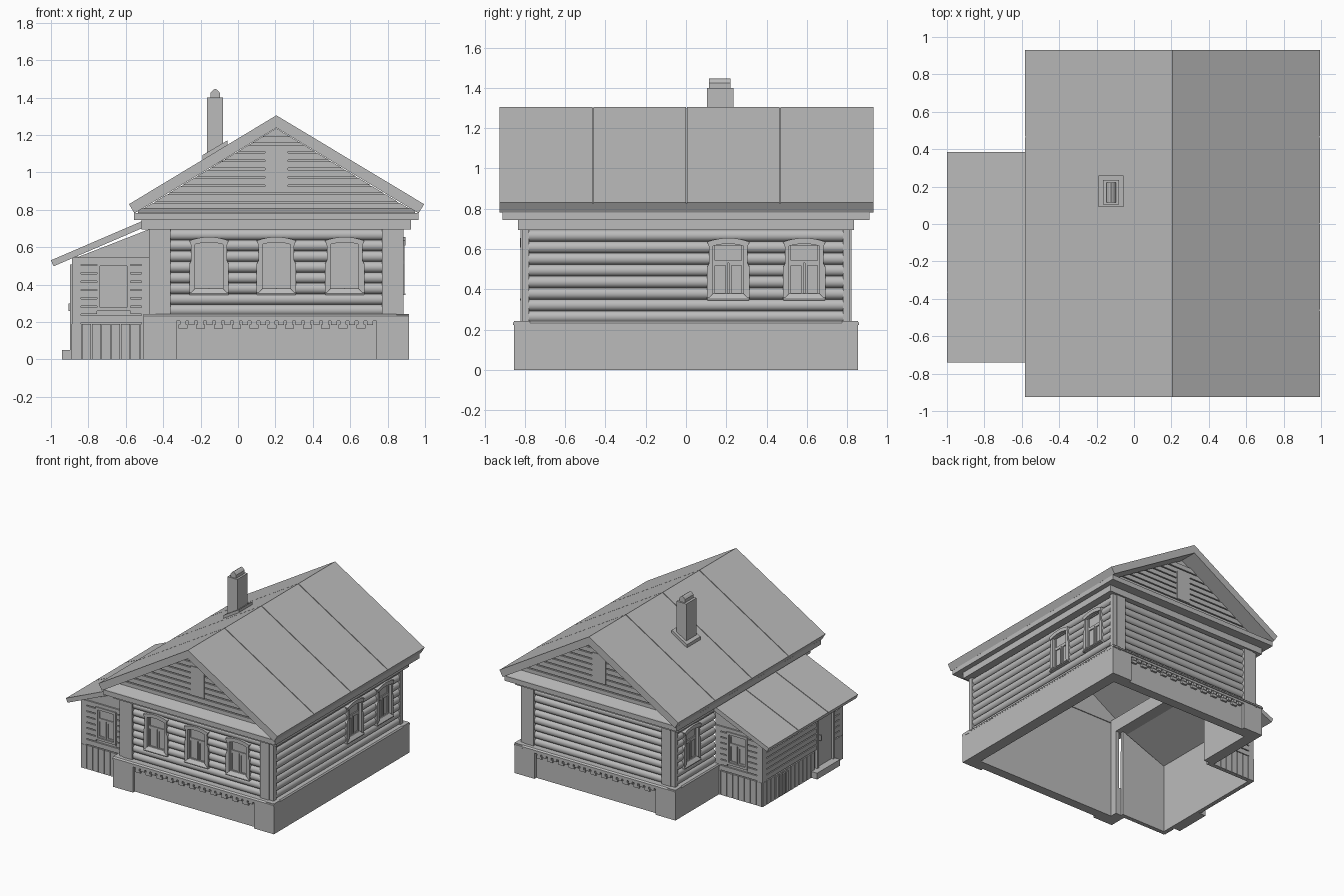
import bpy, bmesh, math
from mathutils import Matrix, Vector

cube = bpy.data.objects.get("Cube")
if cube:
    bpy.data.objects.remove(cube, do_unlink=True)

GREY = (0.5, 0.5, 0.5, 1)
mat = bpy.data.materials.new("plain_grey")
mat.use_nodes = True
mat.diffuse_color = GREY
mat.node_tree.nodes["Principled BSDF"].inputs["Base Color"].default_value = GREY


# Wall frame: u runs along the wall, w points outward, z is up
def wall(x, y, turn=0):
    return Matrix.Translation((x, y, 0)) @ Matrix.Rotation(math.radians(turn), 4, 'Z')


def box(u0, u1, z0, z1, w0, w1):
    return ([(u0, z0), (u1, z0), (u1, z1), (u0, z1)], w0, w1, 'w')


def ring(x0, x1, y0, y1, z0, z1, t):
    return [box(x0, x1, z0, z1, -y0 - t, -y0), box(x0, x1, z0, z1, -y1, -y1 + t),
            box(x0, x0 + t, z0, z1, -y1 + t, -y0 - t),
            box(x1 - t, x1, z0, z1, -y1 + t, -y0 - t)]


def build(name, shapes, m=Matrix(), smooth=False):
    bm = bmesh.new()
    for pts, a, b, axis in shapes:
        ends = []
        for e in (a, b):
            ends.append([bm.verts.new(m @ Vector((p, -e, z) if axis == 'w' else (e, -p, z)))
                         for p, z in pts])
        n = len(pts)
        bm.faces.new(ends[0])
        bm.faces.new(ends[1][::-1])
        for i in range(n):
            j = (i + 1) % n
            bm.faces.new((ends[0][i], ends[1][i], ends[1][j], ends[0][j]))
    bmesh.ops.recalc_face_normals(bm, faces=bm.faces)
    mesh = bpy.data.meshes.new(name)
    bm.to_mesh(mesh)
    bm.free()
    mesh.materials.append(mat)
    ob = bpy.data.objects.new(name, mesh)
    bpy.context.collection.objects.link(ob)
    if smooth:
        bpy.ops.object.select_all(action='DESELECT')
        ob.select_set(True)
        bpy.context.view_layer.objects.active = ob
        bpy.ops.object.shade_smooth_by_angle(angle=math.radians(40))
    return ob


# Split the span u0..u1 around openings given as (left, right)
def spans(u0, u1, holes):
    edges = [u0] + [e for h in sorted(holes) for e in h] + [u1]
    return zip(edges[::2], edges[1::2])


LOG_Z, LOG_H = 0.235, 0.0575


def log_wall(name, m, u0, u1, windows=()):
    logs = []
    for k in range(8):
        holes = [(c - 0.095, c + 0.095) for c in windows] if 2 <= k <= 6 else []
        z = LOG_Z + k * LOG_H
        arc = [(0.026 * math.sin(math.pi * t / 8), z + LOG_H * (1 - math.cos(math.pi * t / 8)) / 2)
               for t in range(9)]
        arc = [(-0.01, z)] + arc + [(-0.01, z + LOG_H)]
        logs += [(arc, a, b, 'u') for a, b in spans(u0, u1, holes)]
    build(name + "_logs", logs, m, True)
    for i, c in enumerate(windows):
        arched_window(f"{name}_window_{i + 1}", m @ Matrix.Translation((c, 0, 0)))


def sashes(hw, z0, z1, split, w):
    s = [box(-hw, hw, z0, z1, -0.01, w)]
    for a, b, c, d in ((-hw, -0.003, z0, split), (0.003, hw, z0, split), (-hw, hw, split, z1)):
        s += [box(a, a + 0.012, c, d, w, w + 0.008), box(b - 0.012, b, c, d, w, w + 0.008),
              box(a + 0.012, b - 0.012, c, c + 0.012, w, w + 0.008),
              box(a + 0.012, b - 0.012, d - 0.012, d, w, w + 0.008)]
    return s


def arched_window(name, m):
    build(name + "_sashes", sashes(0.078, 0.37, 0.63, 0.53, 0.004), m)
    def arc(h, z, rise):
        return [(h * t / 4, z + rise * (1 - (t / 4) ** 2)) for t in range(-4, 5)]
    head = arc(0.105, 0.635, 0.02) + arc(0.095, 0.608, 0.018)[::-1]
    trim = [(head, 0, 0.04, 'w')]
    for s in (-1, 1):
        trim.append(([(s * 0.105, 0.348), (s * 0.075, 0.378), (s * 0.075, 0.62),
                      (s * 0.095, 0.62), (s * 0.095, 0.53), (s * 0.105, 0.51)], 0, 0.034, 'w'))
    trim.append(([(0, 0.38), (0.018, 0.378), (0.04, 0.352), (0.04, 0.345), (0, 0.345)],
                 -0.103, 0.103, 'u'))
    build(name + "_casing", trim, m)


# Wall frames of the main house
CX = 0.205
front, back = wall(CX, -0.785), wall(CX, 0.785, 180)
right, left = wall(0.855, 0, 90), wall(-0.445, 0, -90)

# Log walls and the thin shell behind them
log_wall("front", front, -0.565, 0.565, (-0.36, 0, 0.365))
log_wall("back", back, -0.565, 0.565)
log_wall("east", right, -0.785, 0.785, (0.21, 0.587))
log_wall("west", left, -0.785, -0.30, (-0.6,))
for name, m in (("front", front), ("back", back)):
    build(name + "_wall", [box(-0.65, 0.65, 0, 0.78, -0.03, 0)], m)
build("east_wall", [box(-0.785, 0.785, 0, 0.8, -0.03, 0)], right)
build("west_wall", [box(-0.785, -0.3, 0, 0.8, -0.03, 0), box(0.7, 0.785, 0, 0.8, -0.03, 0),
                    box(-0.3, 0.7, 0.69, 0.8, -0.03, 0)], left)

# Corner boards, gables and brick base on the two gable ends
for name, m in (("front", front), ("back", back)):
    corners, base, bricks = [], [], []
    for s in (-1, 1):
        corners += [box(*sorted((s * 0.565, s * 0.68)), 0.235, 0.7, -0.005, 0.03),
                    box(*sorted((s * 0.565, s * 0.645)), 0.235, 0.7, 0.03, 0.037)]
        base.append(box(*sorted((s * 0.535, s * 0.709)), 0, 0.225, -0.02, 0.068))
    build(name + "_corner_boards", corners, m)
    base.append(box(-0.535, 0.535, 0, 0.225, -0.02, 0.045))
    build(name + "_base", base, m)
    bricks.append(box(-0.535, 0.535, 0.205, 0.225, 0.04, 0.068))
    for i in range(22):
        u = -0.5 + i / 21
        bricks.append(box(u - 0.016, u + 0.016, 0.185, 0.206, 0.04, 0.065))
        if i % 2 == 0:
            bricks.append(box(u - 0.024, u + 0.024, 0.165, 0.186, 0.04, 0.06))
    build(name + "_brick_dentils", bricks, m)
    build(name + "_gable", [([(-0.74, 0.785), (0.74, 0.785), (0, 1.236)], -0.03, 0.004, 'w'),
                            ([(0, 0.78), (0.12, 0.78), (0, 0.81)], -0.74, 0.74, 'u')], m)
    planks, z = [], 0.8
    while z < 1.19:
        a, b = [(1.236 - h) / 0.605 for h in (z, z + 0.036)]
        planks.append(([(-a, z), (a, z), (b, z + 0.036), (-b, z + 0.036)], 0, 0.016, 'w'))
        z += 0.0445
    build(name + "_gable_planks", planks, m)
    build(name + "_gable_shutter", [box(-0.06, 0.062, 0.89, 1.12, 0, 0.022)], m)

# Side bases and the chamfered cap around the base
build("side_bases", [box(0.84, 0.914, 0, 0.225, -0.85, 0.85), box(-0.504, -0.43, 0, 0.225, -0.85, -0.3),
                     box(-0.504, -0.43, 0, 0.225, 0.7, 0.85)])
cap = [(-0.01, 0.242), (0.065, 0.242), (0.075, 0.232), (0.075, 0.222), (-0.01, 0.215)]
for name, m, a, b in (("front", front, -0.71, 0.71), ("back", back, -0.71, 0.71),
                      ("east", right, -0.855, 0.855), ("west", left, -0.855, -0.3)):
    depth = 1 if name in ("front", "back") else 0.8
    build(name + "_base_cap", [([(p * depth, z) for p, z in cap], a, b, 'u')], m)

# Cornice below the eaves
build("lower_cornice", ring(-0.515, 0.925, -0.835, 0.835, 0.695, 0.75, 0.08))
build("upper_cornice", ring(-0.555, 0.965, -0.91, 0.91, 0.745, 0.783, 0.13))


# Roof slope: one underlay with separate sheets on top
def roof(name, eave, ridge, thick, y0, y1, sheets):
    e, r = Vector(eave), Vector(ridge)
    d = (r - e).normalized()
    down = Vector((d.y, -d.x)) * (1 if d.x > 0 else -1)
    def slab(t0, t1):
        low = r + Vector((0, -1)) * (t1 / abs(d.x))
        top = r + Vector((0, -1)) * (t0 / abs(d.x))
        return [tuple(v) for v in (e + down * t0, top, low, e + down * t1)]
    shapes = [(slab(0.006, thick), -y1, -y0, 'w')]
    step = (y1 - y0) / sheets
    for i in range(sheets):
        a, b = y0 + i * step, y0 + (i + 1) * step
        shapes.append((slab(0, 0.006), -b + (0.003 if i < sheets - 1 else 0),
                       -a - (0.003 if i else 0), 'w'))
    build(name, shapes)


roof("west_roof", (-0.583, 0.83), (CX, 1.305), 0.057, -0.925, 0.93, 4)
roof("east_roof", (0.995, 0.83), (CX, 1.305), 0.057, -0.925, 0.93, 4)
roof("porch_roof", (-1.0, 0.53), (-0.5, 0.745), 0.035, -0.74, 0.385, 3)

# Chimney with a sloped collar and a small ridged cap
build("chimney_collar", [([(-0.19, 1.04), (-0.055, 1.12), (-0.055, 1.172), (-0.19, 1.092)],
                          -0.26, -0.09, 'w')])
build("chimney_stack", [box(-0.167, -0.08, 1.05, 1.4, -0.235, -0.105)])
build("chimney_cap", [([(-0.147, 1.4), (-0.097, 1.4), (-0.097, 1.425), (-0.11, 1.44), (-0.122, 1.447),
                        (-0.134, 1.44), (-0.147, 1.425)], -0.222, -0.115, 'w')])


# Porch walls: plank siding above vertical boards
def plank_siding(name, m, u0, u1, holes=()):
    s, z = [box(u0, u0 + 0.045, 0.19, 0.545, 0, 0.012), box(u1 - 0.045, u1, 0.19, 0.545, 0, 0.012)], 0.197
    while z < 0.53:
        cut = [h[:2] for h in holes if h[2] < z + 0.02 < h[3]]
        s += [box(a, b, z, z + 0.037, -0.005, 0.012) for a, b in spans(u0 + 0.045, u1 - 0.045, cut)]
        z += 0.0445
    build(name + "_siding", s, m)
    n = round((u1 - u0) / 0.05)
    w = (u1 - u0) / n
    boards = [box(u0 + i * w, u0 + (i + 1) * w - 0.004, 0, 0.19, -0.005, 0.014) for i in range(n)
              if not any(h[2] < 0.1 and h[0] < u0 + (i + 0.5) * w < h[1] for h in holes)]
    build(name + "_boards", boards, m)


porch_front, porch_back = wall(-0.665, -0.7), wall(-0.665, 0.29, 180)
porch_side = wall(-0.875, 0, -90)
for name, m, s in (("porch_front", porch_front, 1), ("porch_back", porch_back, -1)):
    build(name + "_wall", [([(-0.21 * s, 0), (0.2 * s, 0), (0.2 * s, 0.70), (-0.21 * s, 0.54)], -0.02, 0, 'w')], m)
    plank_siding(name, m, *((-0.22, 0.195) if s > 0 else (-0.195, 0.22)), [(-0.09, 0.09, 0.26, 0.52)])
    trim = ring(-0.09, 0.09, 0, 0, 0, 0, 0) and [
        box(-0.09, -0.072, 0.26, 0.52, 0, 0.02), box(0.072, 0.09, 0.26, 0.52, 0, 0.02),
        box(-0.072, 0.072, 0.26, 0.278, 0, 0.02), box(-0.072, 0.072, 0.5, 0.52, 0, 0.02)]
    build(name + "_window", trim + sashes(0.073, 0.278, 0.5, 0.42, 0.002), m)
build("porch_side_wall", [box(-0.29, 0.7, 0, 0.55, -0.02, 0)], porch_side)
plank_siding("porch_side", porch_side, -0.3, 0.71, [(0.375, 0.595, 0.05, 0.52)])

# Porch door, step and cellar hatch
build("porch_door", [box(0.39, 0.58, 0.05, 0.5, 0, 0.006), box(0.375, 0.393, 0, 0.505, 0, 0.022),
                     box(0.577, 0.595, 0, 0.505, 0, 0.022), box(0.375, 0.595, 0.49, 0.508, 0, 0.022),
                     box(0.41, 0.422, 0.26, 0.3, 0, 0.03)], porch_side)
build("door_step", [box(0.31, 0.6, 0, 0.05, 0, 0.065)], porch_side)
build("cellar_hatch", [box(-0.12 + i * 0.035, -0.098 + i * 0.035, 0.01, 0.175, 0, 0.024)
                       for i in range(4)], porch_side)
